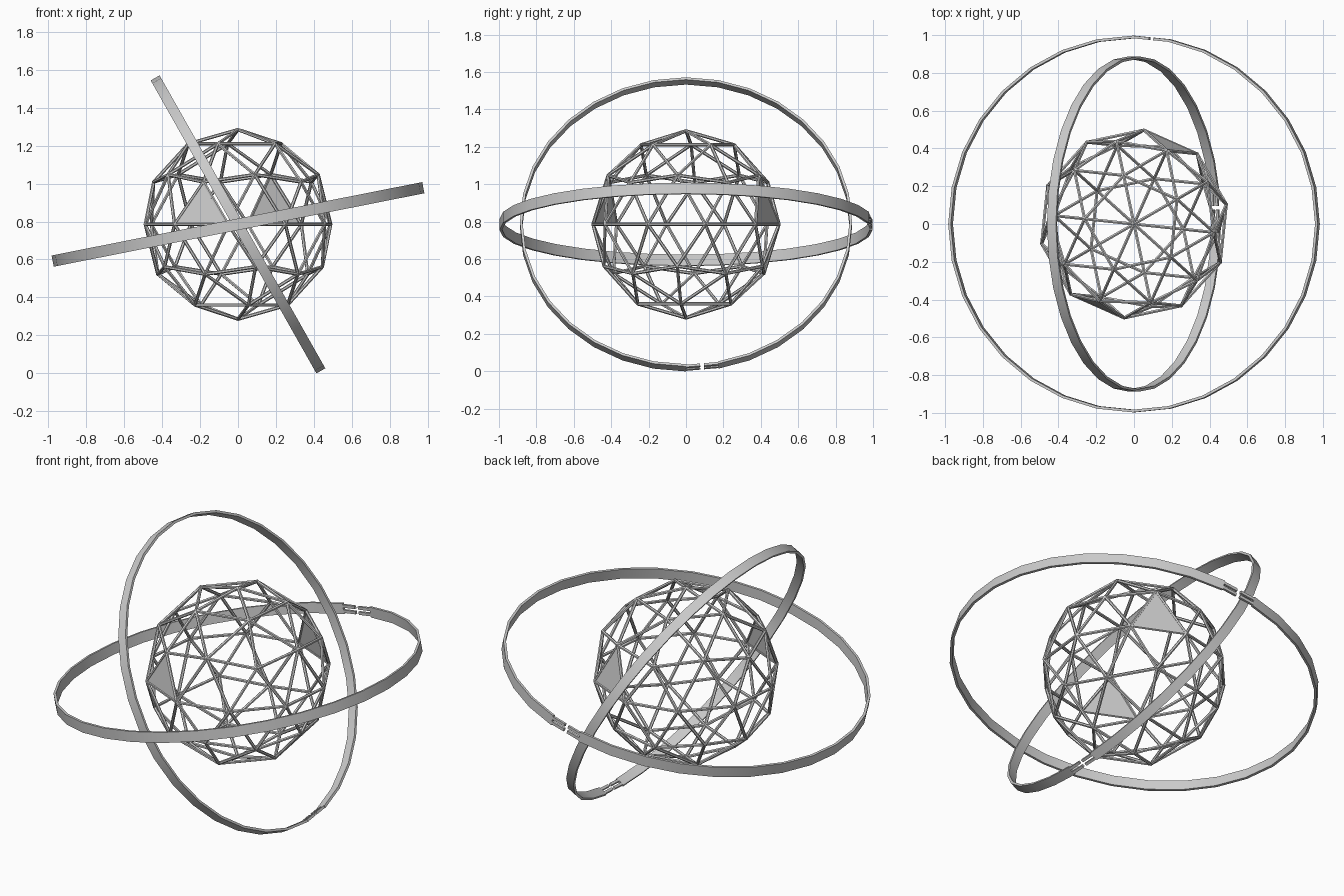
import bpy, bmesh
from math import sin, cos, radians, pi
from mathutils import Vector, Matrix

if "Cube" in bpy.data.objects:
    bpy.data.objects.remove(bpy.data.objects["Cube"])

CENTRE = Vector((0, 0, 0.785))
R = 0.5
SIDES = 32


def add_object(name, bm):
    bmesh.ops.recalc_face_normals(bm, faces=bm.faces)
    me = bpy.data.meshes.new(name)
    bm.to_mesh(me)
    bm.free()
    ob = bpy.data.objects.new(name, me)
    bpy.context.collection.objects.link(ob)
    ob.location = CENTRE
    return ob


def smooth(ob):
    bpy.ops.object.select_all(action='DESELECT')
    ob.select_set(True)
    bpy.context.view_layer.objects.active = ob
    bpy.ops.object.shade_smooth_by_angle(angle=radians(30))


def sweep(bm, path, r_in, z0, z1):
    """Rectangular section along flat outer points; inner side scaled by r_in."""
    rows = []
    for p in path:
        q = p * r_in
        rows.append([bm.verts.new((a.x, a.y, z))
                     for a, z in ((p, z0), (p, z1), (q, z1), (q, z0))])
    for a, b in zip(rows, rows[1:]):
        for i in range(4):
            j = (i + 1) % 4
            bm.faces.new((a[i], a[j], b[j], b[i]))
    bm.faces.new(rows[0])
    bm.faces.new(rows[-1][::-1])


# Open orbit ring: one segment is replaced by two pairs of thin prongs
def orbit_ring(name, radius, width, thick, gap_start, tilt):
    bm = bmesh.new()
    step = 2 * pi / SIDES
    pts = [Vector((cos(gap_start + i * step), sin(gap_start + i * step))) * radius
           for i in range(1, SIDES + 1)]
    r_in = 1 - thick / radius
    sweep(bm, pts, r_in, -width / 2, width / 2)
    a, b = pts[-1], pts[0]
    for t0, t1 in ((0, 0.44), (0.56, 1)):
        ends = [a.lerp(b, t0), a.lerp(b, t1)]
        for side in (-1, 1):
            z = side * width * 0.25
            sweep(bm, ends, r_in, z - width * 0.14, z + width * 0.14)
    ob = add_object(name, bm)
    ob.rotation_euler = (0, radians(tilt), 0)
    smooth(ob)


orbit_ring("wide_orbit_ring", 0.997, 0.06, 0.014, pi / 2 - 2 * pi / SIDES, -11.2)
orbit_ring("steep_orbit_ring", 0.888, 0.054, 0.014, 0, 60.5)

# Geodesic cage: a slim round strut along every edge of an icosphere
ball = bmesh.new()
bmesh.ops.create_icosphere(ball, subdivisions=2, radius=R)
bm = bmesh.new()
for e in ball.edges:
    a, b = (v.co for v in e.verts)
    turn = (b - a).to_track_quat('Z', 'Y').to_matrix().to_4x4()
    bmesh.ops.create_cone(bm, cap_ends=True, segments=6, radius1=0.009, radius2=0.009,
                          depth=(b - a).length + 0.006,
                          matrix=Matrix.Translation((a + b) / 2) @ turn)
ball.free()
cage = add_object("strut_cage", bm)
cage.rotation_euler = (0, 0, radians(30))


# Two filled triangles of the cage, standing on its equator
def panel(name, angle, r_top, z_top):
    bm = bmesh.new()
    corners = [(angle - 18, R, 0), (angle + 18, R, 0), (angle, r_top * R, z_top * R)]
    bm.faces.new([bm.verts.new((r * cos(radians(a)), r * sin(radians(a)), z))
                  for a, r, z in corners])
    ob = add_object(name, bm)
    m = ob.modifiers.new("thickness", 'SOLIDIFY')
    m.thickness = 0.008
    m.offset = 0


panel("front_panel", 246, 0.894, 0.447)
panel("back_panel", 66, 0.851, 0.526)
